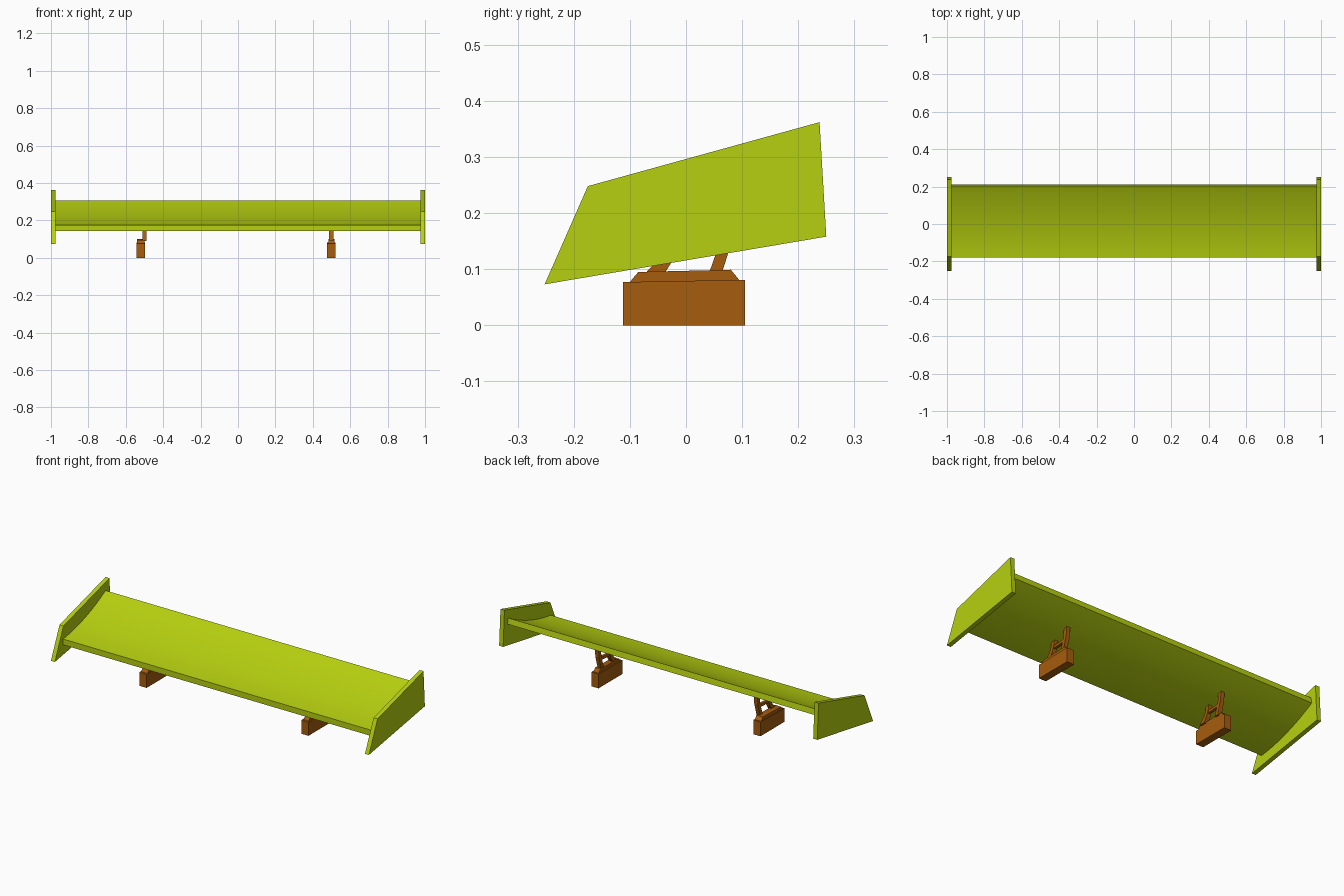
import bpy
import bmesh

cube = bpy.data.objects.get("Cube")
if cube:
    bpy.data.objects.remove(cube, do_unlink=True)


def make_material(name, colour):
    mat = bpy.data.materials.new(name)
    mat.use_nodes = True
    mat.diffuse_color = colour
    mat.node_tree.nodes["Principled BSDF"].inputs["Base Color"].default_value = colour
    return mat


lime = make_material("lime_green", (0.47, 0.63, 0.005, 1))
brown = make_material("orange_brown", (0.38, 0.11, 0.004, 1))


def extrude_profile(name, profile, x_min, x_max, mat):
    """Sweep a closed (y, z) outline along x."""
    bm = bmesh.new()
    face = bm.faces.new([bm.verts.new((x_min, y, z)) for y, z in profile])
    new = bmesh.ops.extrude_face_region(bm, geom=[face])["geom"]
    verts = [v for v in new if isinstance(v, bmesh.types.BMVert)]
    bmesh.ops.translate(bm, verts=verts, vec=(x_max - x_min, 0, 0))
    bmesh.ops.recalc_face_normals(bm, faces=bm.faces)
    mesh = bpy.data.meshes.new(name)
    bm.to_mesh(mesh)
    bm.free()
    mesh.materials.append(mat)
    obj = bpy.data.objects.new(name, mesh)
    bpy.context.collection.objects.link(obj)
    return obj


# Wing blade: constant thickness, curving upward to the rear
STEPS = 12


def blade_line(front, back, sag):
    points = []
    for i in range(STEPS + 1):
        t = i / STEPS
        y = front[0] + (back[0] - front[0]) * t
        z = front[1] + (back[1] - front[1]) * t - 4 * sag * t * (1 - t)
        points.append((y, z))
    return points


top = blade_line((-0.178, 0.175), (0.204, 0.305), 0.021)
bottom = blade_line((-0.178, 0.142), (0.21, 0.272), 0.021)
wing = extrude_profile("wing_blade", top + bottom[::-1], -0.98, 0.98, lime)
bpy.ops.object.select_all(action="DESELECT")
wing.select_set(True)
bpy.context.view_layer.objects.active = wing
bpy.ops.object.shade_smooth_by_angle(angle=0.5)

# End plates
plate = [(-0.252, 0.073), (-0.175, 0.248), (0.238, 0.362), (0.25, 0.158)]
for side, x in (("right", -0.9875), ("left", 0.9875)):
    extrude_profile(side + "_end_plate", plate, x - 0.0125, x + 0.0125, lime)

# Mounting brackets
block = [(-0.112, 0), (-0.112, 0.077), (0.105, 0.081), (0.105, 0)]
cap = [(-0.102, 0.075), (-0.085, 0.095), (0.08, 0.099), (0.097, 0.078)]
front_post = [(-0.075, 0.09), (-0.045, 0.122), (-0.032, 0.15), (-0.028, 0.185),
              (-0.006, 0.185), (-0.01, 0.15), (-0.022, 0.118), (-0.04, 0.09)]
rear_post = [(0.04, 0.09), (0.054, 0.13), (0.064, 0.165), (0.068, 0.22),
             (0.09, 0.22), (0.085, 0.165), (0.074, 0.125), (0.063, 0.09)]
crossbar = [(-0.02, 0.135), (-0.016, 0.15), (0.07, 0.155), (0.066, 0.14)]

# The right block sits slightly outboard of its posts
for side, base_x, post_x, cap_half in (("right", -0.519, -0.5, 0.02),
                                       ("left", 0.499, 0.499, 0.016)):
    for part, profile, x, half in (("mount_block", block, base_x, 0.0225),
                                   ("mount_cap", cap, base_x, cap_half),
                                   ("front_post", front_post, post_x, 0.0115),
                                   ("rear_post", rear_post, post_x, 0.0115),
                                   ("crossbar", crossbar, post_x, 0.008)):
        extrude_profile(side + "_" + part, profile, x - half, x + half, brown)
